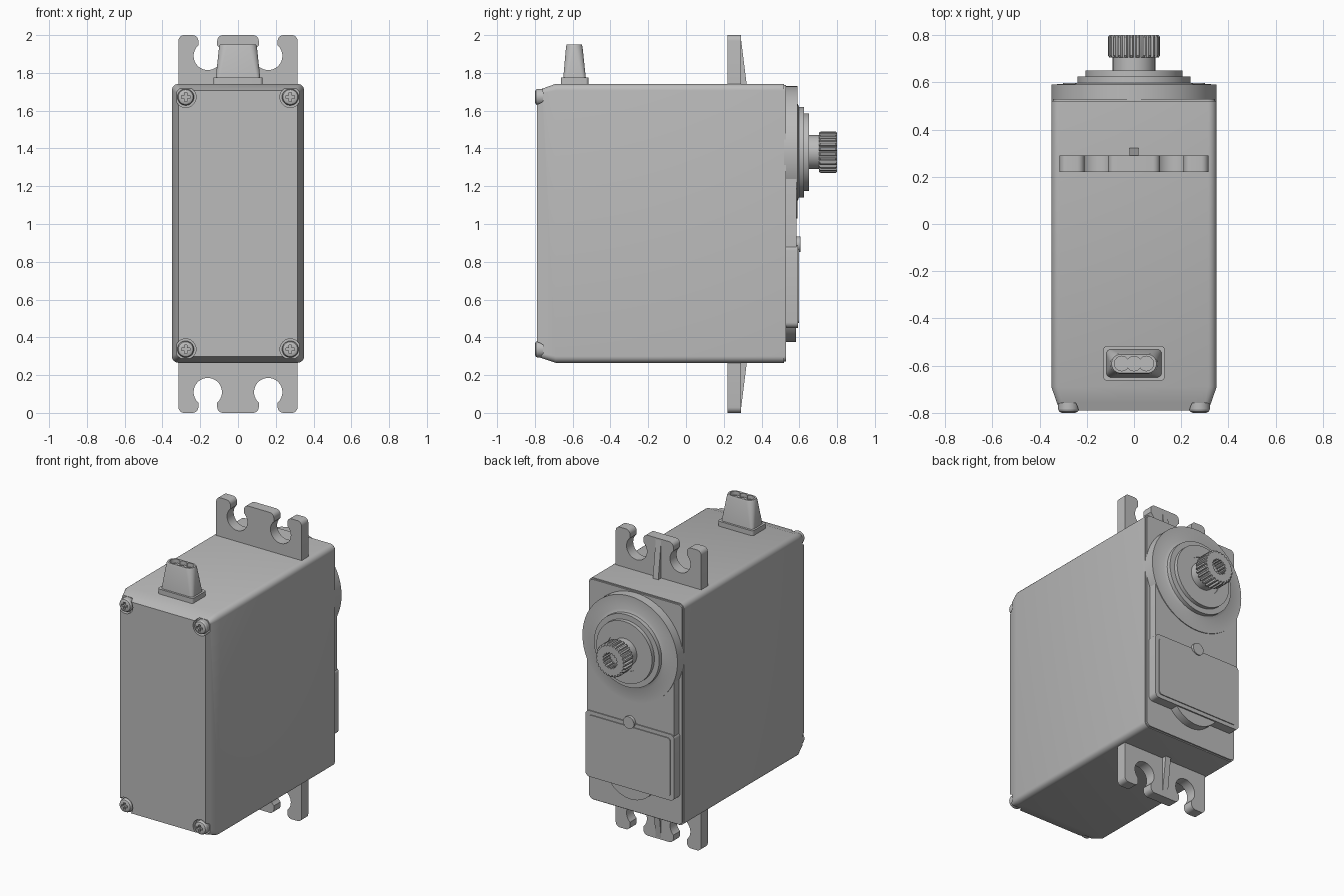
import bpy, bmesh
from math import sin, cos, pi, radians, asin, degrees

cube = bpy.data.objects.get("Cube")
if cube:
    bpy.data.objects.remove(cube, do_unlink=True)

GREY = (0.5, 0.5, 0.5, 1)
mat = bpy.data.materials.new("plain grey")
mat.use_nodes = True
mat.diffuse_color = GREY
bsdf = next(n for n in mat.node_tree.nodes if n.type == 'BSDF_PRINCIPLED')
bsdf.inputs["Base Color"].default_value = GREY
bsdf.inputs["Roughness"].default_value = 0.6


# ---- helpers -------------------------------------------------------------
def arc(cx, cy, r, a0, a1, n=6):
    """Points on an arc, angles in degrees."""
    return [(cx + r * cos(radians(a0 + (a1 - a0) * i / n)),
             cy + r * sin(radians(a0 + (a1 - a0) * i / n))) for i in range(n + 1)]


def circle(cx, cy, r, n=48):
    return arc(cx, cy, r, 0, 360, n)[:-1]


def rounded(hw, y0, y1, r):
    """Rounded rectangle, symmetric about x = 0."""
    return (arc(hw - r, y1 - r, r, 0, 90) + arc(r - hw, y1 - r, r, 90, 180)
            + arc(r - hw, y0 + r, r, 180, 270) + arc(hw - r, y0 + r, r, 270, 360))


def gear(cx, cy, r_out, r_in, teeth):
    pts = []
    for i in range(teeth):
        for f, r in ((0, r_in), (0.3, r_in), (0.45, r_out), (0.85, r_out)):
            a = 2 * pi * (i + f) / teeth
            pts.append((cx + r * cos(a), cy + r * sin(a)))
    return pts


def smooth(ob):
    bpy.ops.object.select_all(action='DESELECT')
    ob.select_set(True)
    bpy.context.view_layer.objects.active = ob
    bpy.ops.object.shade_smooth_by_angle(angle=radians(25))


def loft(name, sections, axis='Y'):
    """Skin a list of (position, outline) sections along an axis, capped."""
    place = {'X': lambda p, t: (t, p[0], p[1]),
             'Y': lambda p, t: (p[0], t, p[1]),
             'Z': lambda p, t: (p[0], p[1], t)}[axis]
    bm = bmesh.new()
    rings = [[bm.verts.new(place(p, t)) for p in pts] for t, pts in sections]
    for a, b in zip(rings, rings[1:]):
        for i in range(len(a)):
            j = (i + 1) % len(a)
            bm.faces.new((a[i], a[j], b[j], b[i]))
    bm.faces.new(rings[0])
    bm.faces.new(rings[-1][::-1])
    bmesh.ops.recalc_face_normals(bm, faces=bm.faces)
    me = bpy.data.meshes.new(name)
    bm.to_mesh(me)
    bm.free()
    me.materials.append(mat)
    ob = bpy.data.objects.new(name, me)
    bpy.context.collection.objects.link(ob)
    smooth(ob)
    return ob


def prism(name, outline, t0, t1, axis='Y'):
    return loft(name, [(t0, outline), (t1, outline)], axis)


def cut(ob, cutter):
    """Subtract the cutter from the object and discard it."""
    mod = ob.modifiers.new("cut", 'BOOLEAN')
    mod.operation = 'DIFFERENCE'
    mod.solver = 'EXACT'
    mod.object = cutter
    bpy.context.view_layer.objects.active = ob
    bpy.ops.object.modifier_apply(modifier=mod.name)
    bpy.data.objects.remove(cutter, do_unlink=True)
    smooth(ob)


# ---- case with tapered front and slightly stepped back edge ---------------
case = loft("case", [
    (-0.79, rounded(0.315, 0.298, 1.706, 0.02)),
    (-0.69, rounded(0.35, 0.265, 1.742, 0.035)),
    (0.52, rounded(0.35, 0.265, 1.742, 0.035)),
    (0.52, rounded(0.343, 0.272, 1.735, 0.03)),
    (0.53, rounded(0.343, 0.272, 1.735, 0.03))])

# ---- corner screws in counterbores ---------------------------------------
for side, sx in (("left", 1), ("right", -1)):
    for level, z in (("lower", 0.337), ("upper", 1.672)):
        x = sx * 0.277
        cut(case, prism("counterbore", circle(x, z, 0.055, 32), -0.85, -0.758))
        screw = loft(f"{level}_{side}_screw", [
            (-0.75, circle(x, z, 0.044, 32)), (-0.785, circle(x, z, 0.044, 32)),
            (-0.795, circle(x, z, 0.039, 32)), (-0.8, circle(x, z, 0.028, 32))])
        for w, h in ((0.023, 0.007), (0.007, 0.023)):
            slot = [(x - w, z - h), (x + w, z - h), (x + w, z + h), (x - w, z + h)]
            cut(screw, prism("slot", slot, -0.85, -0.782))

# ---- mounting tabs with open keyhole slots and a stiffening rib ------------
HX, HD, HR = 0.16, 0.11, 0.075            # slot hole centre and radius
half_gap = 0.05
open_a = degrees(asin(half_gap / HR))
half = (arc(0.08, 0.03, 0.03, -90, 0)
        + arc(HX, HD, HR, 270 - open_a, -90 + open_a, 28)
        + arc(0.24, 0.03, 0.03, 180, 270)
        + arc(0.285, 0.03, 0.03, -90, 0) + [(0.315, 0.29)])
outline = half + [(-x, d) for x, d in reversed(half)]
rib = [(0.28, 0.01), (0.29, 0.01), (0.325, 0.29), (0.28, 0.29)]
for level, fz in (("lower", lambda d: d), ("upper", lambda d: 2 - d)):
    prism(f"{level}_mounting_tab", [(x, fz(d)) for x, d in outline], 0.22, 0.29)
    prism(f"{level}_tab_rib", [(y, fz(d)) for y, d in rib], -0.02, 0.02, 'X')

# ---- cable boot with three joined wire holes ------------------------------
prism("boot_base", rounded(0.13, -0.663, -0.517, 0.015), 1.73, 1.775, 'Z')
boot = loft("cable_boot", [
    (1.77, rounded(0.118, -0.65, -0.53, 0.02)),
    (1.94, rounded(0.1, -0.635, -0.548, 0.04)),
    (1.95, rounded(0.095, -0.631, -0.552, 0.038))], 'Z')
for x in (-0.052, 0, 0.052):
    cut(boot, prism("wire_hole", circle(x, -0.591, 0.031, 24), 1.925, 2.0, 'Z'))

# ---- gear cover on the back ----------------------------------------------
AZ = 1.38                                 # output axis height
prism("cover_plate", rounded(0.32, 0.5, AZ, 0.03), 0.52, 0.585)
prism("lower_cover_arc", circle(0, 0.565, 0.19), 0.52, 0.583)
loft("lower_cover_panel", [
    (0.52, rounded(0.327, 0.45, 0.89, 0.03)),
    (0.592, rounded(0.327, 0.45, 0.89, 0.03)),
    (0.592, rounded(0.3, 0.475, 0.865, 0.02)),
    (0.598, rounded(0.3, 0.475, 0.865, 0.02))])
prism("cover_button", circle(0, 0.893, 0.04, 32), 0.57, 0.605)

# ---- stepped output boss and shaft ---------------------------------------
steps = [(0.35, 0.52), (0.35, 0.59), (0.26, 0.59), (0.24, 0.598), (0.24, 0.625),
         (0.205, 0.625), (0.205, 0.65), (0.125, 0.65), (0.125, 0.645),
         (0.09, 0.645), (0.09, 0.71)]
loft("output_boss", [(y, circle(0, AZ, r, 72)) for r, y in steps])

# ---- toothed output spline with a toothed bore ----------------------------
spline = loft("output_spline", [
    (0.705, gear(0, AZ, 0.104, 0.096, 25)), (0.713, gear(0, AZ, 0.11, 0.098, 25)),
    (0.792, gear(0, AZ, 0.11, 0.098, 25)), (0.8, gear(0, AZ, 0.104, 0.096, 25))])
cut(spline, prism("bore", gear(0, AZ, 0.053, 0.046, 16), 0.73, 0.85))
